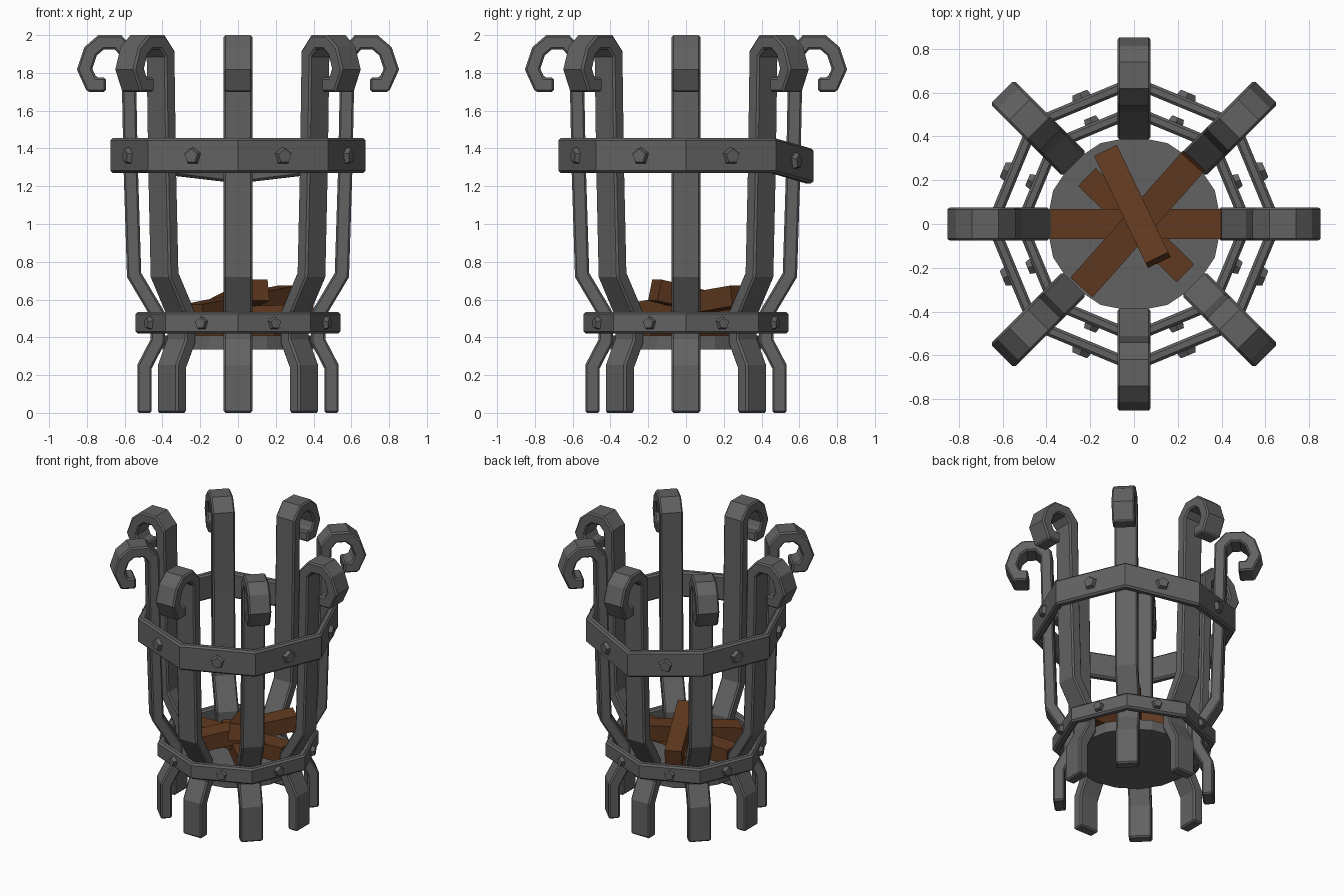
import bpy, bmesh, math
from mathutils import Matrix, Vector

if "Cube" in bpy.data.objects:
    bpy.data.objects.remove(bpy.data.objects["Cube"])


def material(name, rgb):
    m = bpy.data.materials.new(name)
    m.diffuse_color = (*rgb, 1)
    m.use_nodes = True
    m.node_tree.nodes["Principled BSDF"].inputs["Base Color"].default_value = m.diffuse_color
    return m


IRON = material("dark iron", (0.122, 0.122, 0.122))
WOOD = material("brown wood", (0.12, 0.042, 0.014))


def finish(bm, name, mat, bevel=0.0):
    bmesh.ops.recalc_face_normals(bm, faces=bm.faces[:])
    me = bpy.data.meshes.new(name)
    bm.to_mesh(me)
    bm.free()
    me.materials.append(mat)
    ob = bpy.data.objects.new(name, me)
    bpy.context.collection.objects.link(ob)
    if bevel:
        b = ob.modifiers.new("Bevel", 'BEVEL')
        b.width, b.segments = bevel, 1
        b.limit_method, b.angle_limit = 'ANGLE', math.radians(65)
    return ob


# Upright bars: flat strip swept along a (radius, height) path ending in a curl
PATH = [(.495, 0), (.495, .245), (.425, .38), (.425, .52), (.55, .73), (.568, 1.3),
        (.58, 1.9), (.635, 1.962), (.725, 1.962), (.78, 1.915), (.812, 1.82),
        (.775, 1.738), (.70, 1.738)]
THICK, WIDTH = 0.076, 0.152


def bar(name, angle):
    pts = [Vector(p) for p in PATH]
    bm = bmesh.new()
    rot = Matrix.Rotation(angle, 4, 'Z')
    prev = None
    for i, p in enumerate(pts):
        d0 = (p - pts[i - 1]).normalized() if i else None
        d1 = (pts[i + 1] - p).normalized() if i < len(pts) - 1 else d0
        d0 = d0 or d1
        t = (d0 + d1).normalized()
        n = Vector((t.y, -t.x)) * (THICK / 2 / t.dot(d0))
        sec = []
        for s, w in ((1, -1), (1, 1), (-1, 1), (-1, -1)):
            q = p + n * s
            sec.append(bm.verts.new(rot @ Vector((q.x, w * WIDTH / 2, q.y))))
        if prev:
            for k in range(4):
                j = (k + 1) % 4
                bm.faces.new((prev[k], prev[j], sec[j], sec[k]))
        else:
            bm.faces.new(sec)
        prev = sec
    bm.faces.new(prev)
    finish(bm, name, IRON, 0.01)


for i in range(8):
    bar(f"curled_bar_{i + 1}", i * math.pi / 4)


# Octagonal hoops with corners at the bars; sag lowers the back corner
def hoop(name, radius, z0, z1, thick, sag=0.0):
    bm = bmesh.new()
    rings = []
    for i in range(8):
        a = i * math.pi / 4
        dz = -sag if i == 2 else 0
        rings.append([bm.verts.new((r * math.cos(a), r * math.sin(a), z + dz))
                      for r, z in ((radius, z0), (radius, z1),
                                   (radius - thick, z1), (radius - thick, z0))])
    for i in range(8):
        a, b = rings[i], rings[(i + 1) % 8]
        for k in range(4):
            j = (k + 1) % 4
            bm.faces.new((a[k], b[k], b[j], a[j]))
    finish(bm, name, IRON, 0.012)


# Five-sided rivets in the middle of each hoop side
def rivets(name, radius, z, size, sag=0.0):
    bm = bmesh.new()
    apothem = radius * math.cos(math.pi / 8)
    for i in range(8):
        a = (i + .5) * math.pi / 4
        out = Vector((math.cos(a), math.sin(a), 0))
        up = Vector((0, 0, 1))
        m = Matrix((up.cross(out), up, out)).transposed().to_4x4()
        m.translation = out * (apothem + .008) + up * (z - (sag / 2 if i in (1, 2) else 0))
        bmesh.ops.create_cone(bm, cap_ends=True, segments=5, radius1=size,
                              radius2=size * .75, depth=.035, matrix=m)
    finish(bm, name, IRON)


hoop("upper_hoop", .675, 1.27, 1.455, .055, .055)
rivets("upper_rivets", .675, 1.36, .051, .055)
hoop("lower_hoop", .542, .42, .535, .055)
rivets("lower_rivets", .542, .475, .04)

# Round floor plate
bm = bmesh.new()
bmesh.ops.create_cone(bm, cap_ends=True, segments=16, radius1=.4, radius2=.4, depth=.075,
                      matrix=Matrix.Translation((0, 0, .372)))
finish(bm, "floor_plate", IRON)


# Firewood: square billets between two end points
def billet(name, a, b, w, h):
    a, b = Vector(a), Vector(b)
    d = (b - a).normalized()
    side = Vector((0, 0, 1)).cross(d).normalized()
    m = Matrix((d, side, d.cross(side))).transposed().to_4x4()
    m.translation = (a + b) / 2
    bm = bmesh.new()
    bmesh.ops.create_cube(bm, size=1, matrix=m @ Matrix.Diagonal(((b - a).length, w, h, 1)))
    finish(bm, name, WOOD)


billet("firewood_1", (-.38, 0, .50), (.40, 0, .52), .135, .11)
billet("firewood_2", (-.215, .215, .46), (.235, -.225, .46), .115, .11)
billet("firewood_3", (-.235, -.285, .52), (.27, .285, .62), .135, .11)
billet("firewood_4", (-.125, .325, .53), (.11, -.165, .65), .115, .115)
